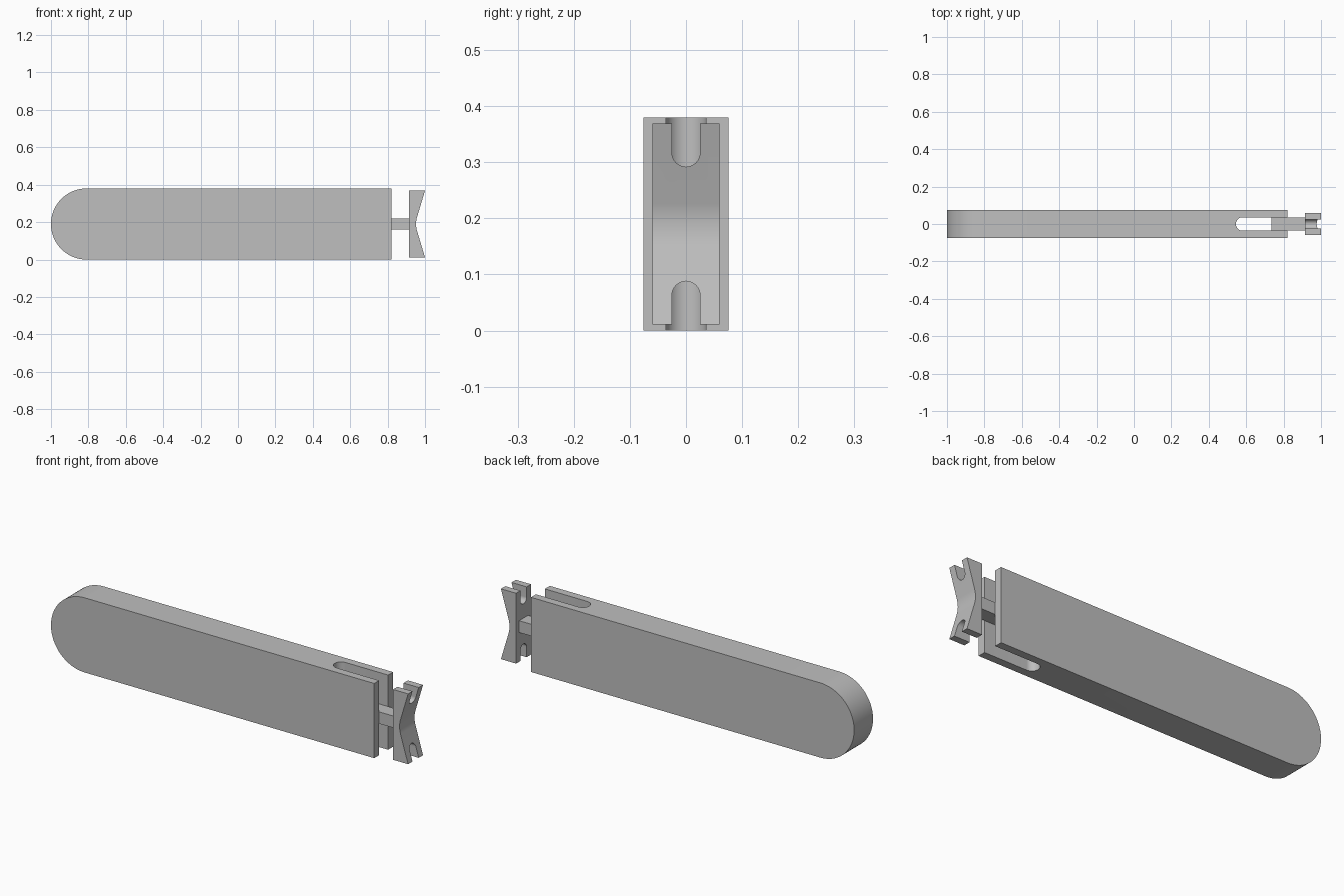
import bpy, bmesh
from math import sin, cos, pi, radians
from mathutils import Vector

cube = bpy.data.objects.get("Cube")
if cube:
    bpy.data.objects.remove(cube, do_unlink=True)

grey = bpy.data.materials.new("plain grey")
grey.use_nodes = True
colour = (0.52, 0.52, 0.52, 1)
grey.diffuse_color = colour
grey.node_tree.nodes["Principled BSDF"].inputs["Base Color"].default_value = colour

HEIGHT = 0.38
MID = HEIGHT / 2


def arc(cu, cv, r, start, end, steps=24):
    angles = [radians(start + (end - start) * i / steps) for i in range(steps + 1)]
    return [(cu + r * cos(a), cv + r * sin(a)) for a in angles]


def prism(name, profile, place, low, high):
    """Extrude a 2D profile; place(u, v, w) maps it into space."""
    bm = bmesh.new()
    base = bm.faces.new([bm.verts.new(place(u, v, low)) for u, v in profile])
    ext = bmesh.ops.extrude_face_region(bm, geom=[base])
    shift = Vector(place(0, 0, high)) - Vector(place(0, 0, low))
    verts = [g for g in ext["geom"] if isinstance(g, bmesh.types.BMVert)]
    bmesh.ops.translate(bm, verts=verts, vec=shift)
    bmesh.ops.recalc_face_normals(bm, faces=bm.faces)
    mesh = bpy.data.meshes.new(name)
    bm.to_mesh(mesh)
    bm.free()
    mesh.materials.append(grey)
    obj = bpy.data.objects.new(name, mesh)
    bpy.context.collection.objects.link(obj)
    return obj


def select(obj):
    bpy.ops.object.select_all(action="DESELECT")
    obj.select_set(True)
    bpy.context.view_layer.objects.active = obj


def cut(obj, cutter):
    cutter.hide_render = True
    mod = obj.modifiers.new("cut", "BOOLEAN")
    mod.operation = "DIFFERENCE"
    mod.solver = "EXACT"
    mod.object = cutter
    select(obj)
    bpy.ops.object.modifier_apply(modifier=mod.name)
    bpy.data.objects.remove(cutter, do_unlink=True)


def along_y(u, v, w):
    return (u, w, v)


def along_z(u, v, w):
    return (u, v, w)


def along_x(u, v, w):
    return (w, u, v)


# Long body with one rounded end
body_end = 0.82
outline = arc(-1 + MID, MID, MID, 90, 270, 40) + [(body_end, 0), (body_end, HEIGHT)]
body = prism("body", outline, along_y, -0.076, 0.076)

# Fork slot, round at its inner end
slot_r = 0.036
slot = arc(0.545 + slot_r, 0, slot_r, 90, 270) + [(1, -slot_r), (1, slot_r)]
cut(body, prism("slot_cutter", slot, along_z, -0.1, 0.5))

# Square bar sliding in the slot
bar_h = 0.03
bar = [(0.735, MID - bar_h), (0.92, MID - bar_h), (0.92, MID + bar_h), (0.735, MID + bar_h)]
prism("connecting_bar", bar, along_y, -0.0355, 0.0355)

# Head plate with a rounded V on its outer side
half = 0.179
vee = arc(0.952 + 0.13, MID, 0.13, 196.5, 163.5, 12)
head = prism("head", [(0.915, MID - half), (1, MID - half)] + vee
             + [(1, MID + half), (0.915, MID + half)], along_y, -0.06, 0.06)

# Round-bottomed notches in the top and bottom of the head
notch_r = 0.025
for side in (1, -1):
    centre = MID + side * (0.102 + notch_r)
    notch = arc(0, centre, notch_r, 0, -180 * side)
    notch += [(-notch_r, MID + side * 0.3), (notch_r, MID + side * 0.3)]
    cut(head, prism("notch_cutter", notch, along_x, 0.85, 1.1))

for obj in (body, head):
    select(obj)
    bpy.ops.object.shade_smooth_by_angle(angle=radians(30))
